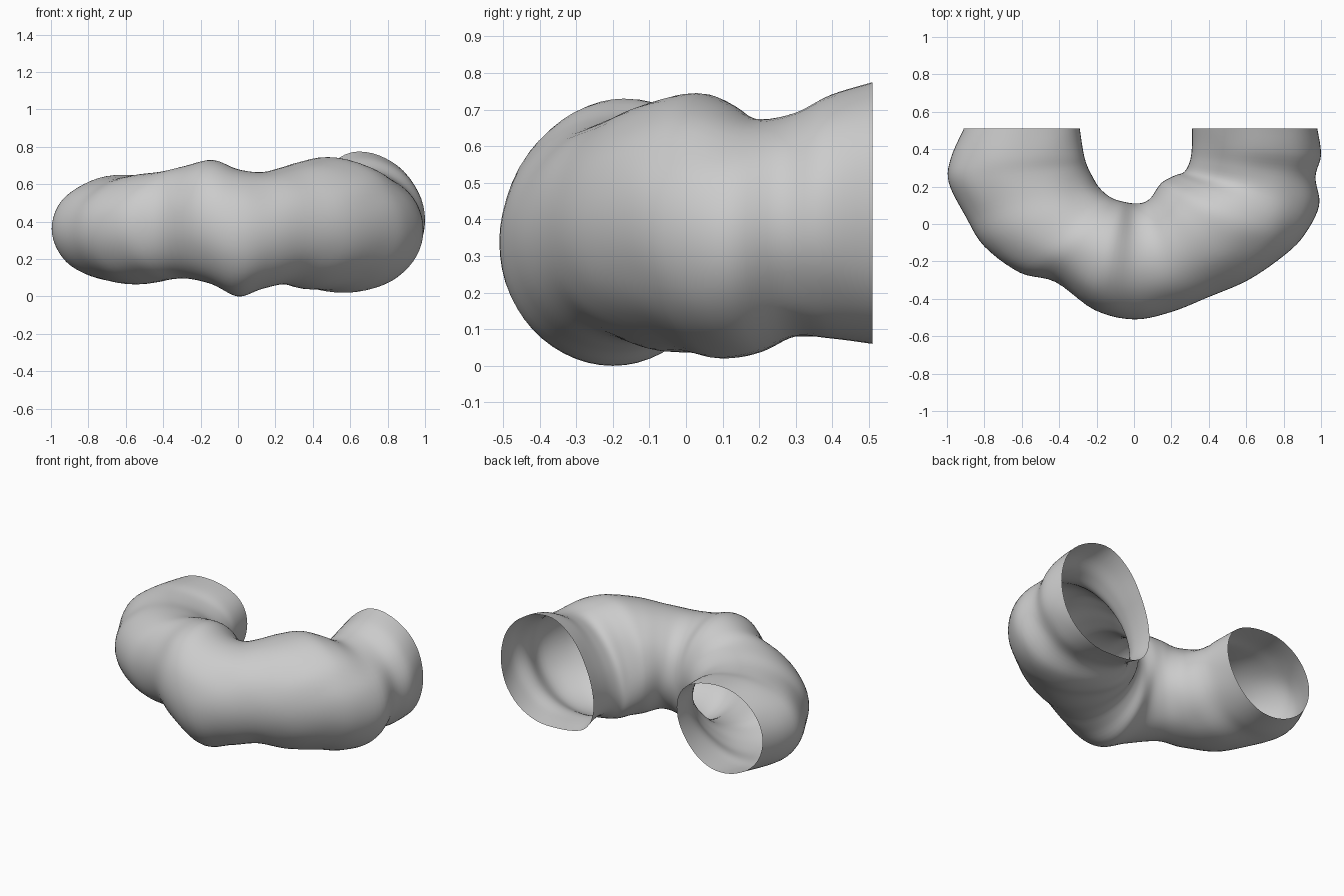
import bpy, bmesh, math
from mathutils import Vector, noise

if "Cube" in bpy.data.objects:
    bpy.data.objects.remove(bpy.data.objects["Cube"])

# Cross-sections from left mouth to right mouth:
# inner x, inner y, outer x, outer y, bottom z, top z, inner edge lift
SECTIONS = [
    (-.29, .51, -.91, .51, .09, .65, .06),
    (-.27, .38, -.98, .35, .08, .65, .06),
    (-.25, .31, -.99, .22, .08, .64, .04),
    (-.22, .25, -.90, .04, .065, .64, .02),
    (-.19, .20, -.80, -.12, .07, .655, 0),
    (-.15, .16, -.61, -.26, .09, .67, 0),
    (-.11, .135, -.42, -.31, .095, .70, 0),
    (-.06, .12, -.21, -.46, .065, .73, 0),
    (0, .11, 0, -.51, .0, .68, 0),
    (.05, .115, .20, -.47, .04, .665, 0),
    (.09, .14, .40, -.39, .065, .69, 0),
    (.13, .20, .61, -.30, .04, .725, -.02),
    (.16, .23, .80, -.17, .035, .745, -.04),
    (.22, .26, .91, -.06, .02, .72, -.06),
    (.27, .28, .99, .10, .035, .675, -.08),
    (.30, .34, .97, .25, .08, .69, -.10),
    (.31, .42, 1.0, .37, .075, .74, -.12),
    (.31, .51, .98, .51, .06, .775, -.14),
]
STEPS, SIDES = 5, 56


def blend(a, b, c, d, t):
    # Catmull-Rom interpolation of two neighbouring sections
    return [.5 * (2 * q + (r - p) * t + (2 * p - 5 * q + 4 * r - s) * t * t
            + (3 * q - p - 3 * r + s) * t ** 3) for p, q, r, s in zip(a, b, c, d)]


def all_sections():
    n = len(SECTIONS)
    for i in range(n - 1):
        four = [SECTIONS[min(max(i + k, 0), n - 1)] for k in (-1, 0, 1, 2)]
        for j in range(STEPS):
            yield blend(*four, j / STEPS)
    yield SECTIONS[-1]


def ring_points(sec):
    ix, iy, ox, oy, zb, zt, lift = sec
    mid = Vector(((ix + ox) / 2, (iy + oy) / 2, (zb + zt) / 2))
    half = Vector(((ix - ox) / 2, (iy - oy) / 2, 0))
    for k in range(SIDES):
        a = 2 * math.pi * k / SIDES
        c, s = math.cos(a), math.sin(a)
        p = mid + half * c
        p.z += (zt - zb) / 2 * s + lift * max(c, 0) ** 2
        # soft lumps, kept within the section plane
        lump = 1 + .02 * noise.noise(p * 6) * (1 - s ** 8) * (1 - c ** 8)
        yield mid + (p - mid) * lump


# Open curved tube
bm = bmesh.new()
rings = [[bm.verts.new(p) for p in ring_points(s)] for s in all_sections()]
for r0, r1 in zip(rings, rings[1:]):
    for k in range(SIDES):
        m = (k + 1) % SIDES
        bm.faces.new((r0[k], r0[m], r1[m], r1[k]))
bmesh.ops.recalc_face_normals(bm, faces=bm.faces)
# make sure the front wall faces outward
bm.normal_update()
front = min(bm.faces, key=lambda f: f.calc_center_median().y)
if front.normal.y > 0:
    bmesh.ops.reverse_faces(bm, faces=bm.faces)
for f in bm.faces:
    f.smooth = True
mesh = bpy.data.meshes.new("curved_tube")
bm.to_mesh(mesh)
bm.free()
tube = bpy.data.objects.new("curved_tube", mesh)
bpy.context.collection.objects.link(tube)
